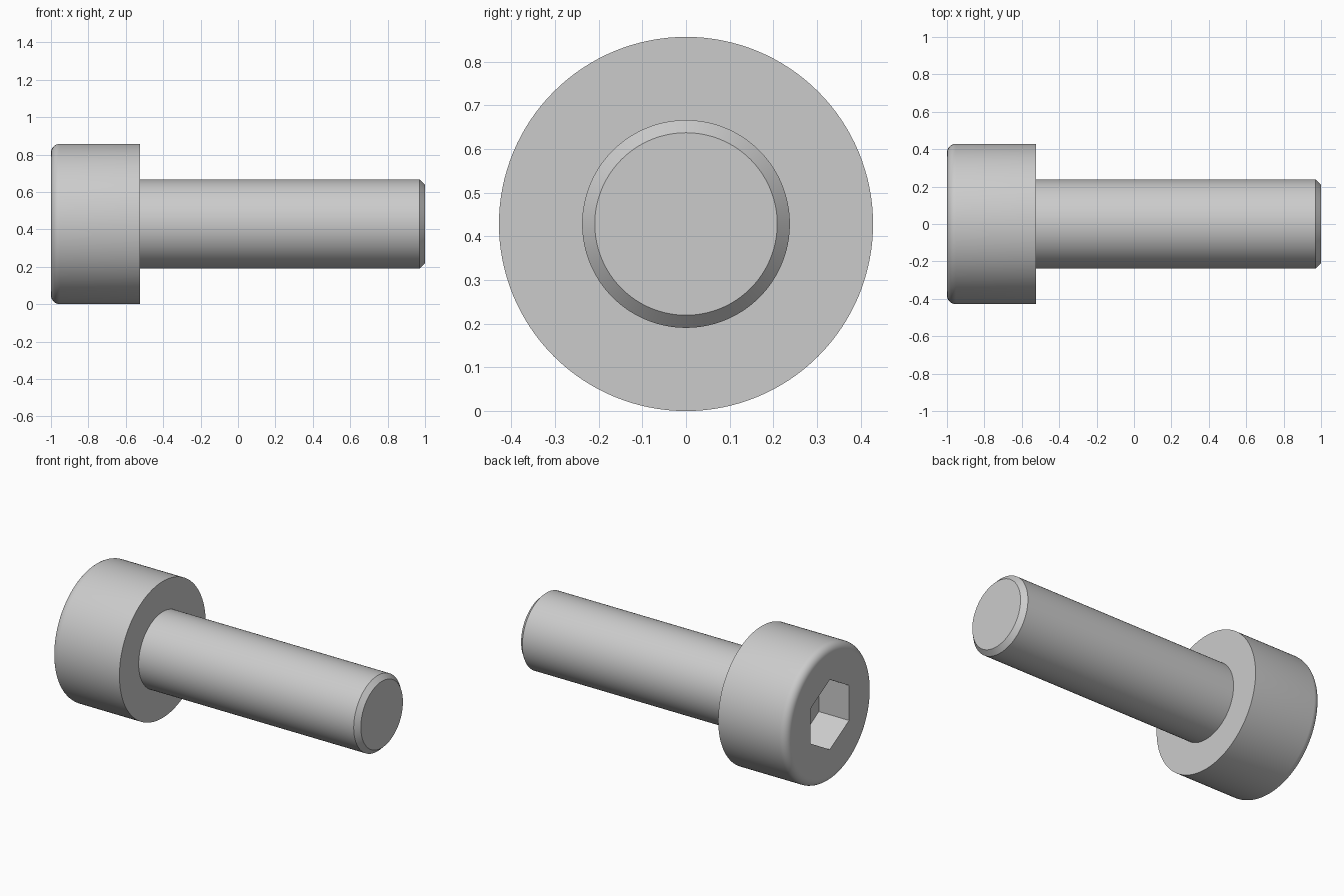
import bpy, bmesh
from math import sin, cos, pi, radians

if "Cube" in bpy.data.objects:
    bpy.data.objects.remove(bpy.data.objects["Cube"])

SEGMENTS = 128
HEAD_R, SHANK_R = 0.4286, 0.238
FILLET, CHAMFER = 0.048, 0.029
HEAD_END = -0.524
HEX_R, HEX_DEPTH = 0.22, 0.21

bm = bmesh.new()


def ring(x, r, n):
    """Closed loop of n vertices around the screw axis."""
    return [bm.verts.new((x, r * sin(2 * pi * i / n), HEAD_R + r * cos(2 * pi * i / n)))
            for i in range(n)]


def skin(a, b):
    n = len(a)
    for i in range(n):
        j = (i + 1) % n
        bm.faces.new((a[i], a[j], b[j], b[i]))


# Turned outline: rounded head rim, flat shoulder, shank, chamfered tip
profile = [(-1 + FILLET * (1 - sin(t)), HEAD_R - FILLET * (1 - cos(t)))
           for t in (pi / 2 * (1 - k / 8) for k in range(9))]
profile += [(HEAD_END, HEAD_R), (HEAD_END, SHANK_R),
            (1 - CHAMFER, SHANK_R), (1, SHANK_R - CHAMFER)]
rings = [ring(x, r, SEGMENTS) for x, r in profile]
for a, b in zip(rings, rings[1:]):
    skin(a, b)
bm.faces.new(rings[-1])

# Hexagonal drive socket with a flat floor
mouth = ring(-1, HEX_R, 6)
floor = ring(-1 + HEX_DEPTH, HEX_R, 6)
skin(mouth, floor)
bm.faces.new(floor)

# Flat head face between the rim and the socket mouth
step = SEGMENTS / 6
rim = rings[0]
cuts = [round((k + 0.5) * step) for k in range(-1, 6)]
for k in range(6):
    arc = [rim[i % SEGMENTS] for i in range(cuts[k], cuts[k + 1] + 1)]
    for u, v in zip(arc, arc[1:]):
        bm.faces.new((u, v, mouth[k]))
    bm.faces.new((arc[-1], mouth[(k + 1) % 6], mouth[k]))

bmesh.ops.recalc_face_normals(bm, faces=bm.faces)
mesh = bpy.data.meshes.new("socket_head_screw")
bm.to_mesh(mesh)
bm.free()

screw = bpy.data.objects.new("socket_head_screw", mesh)
bpy.context.collection.objects.link(screw)
bpy.context.view_layer.objects.active = screw
screw.select_set(True)
bpy.ops.object.shade_smooth_by_angle(angle=radians(30))
